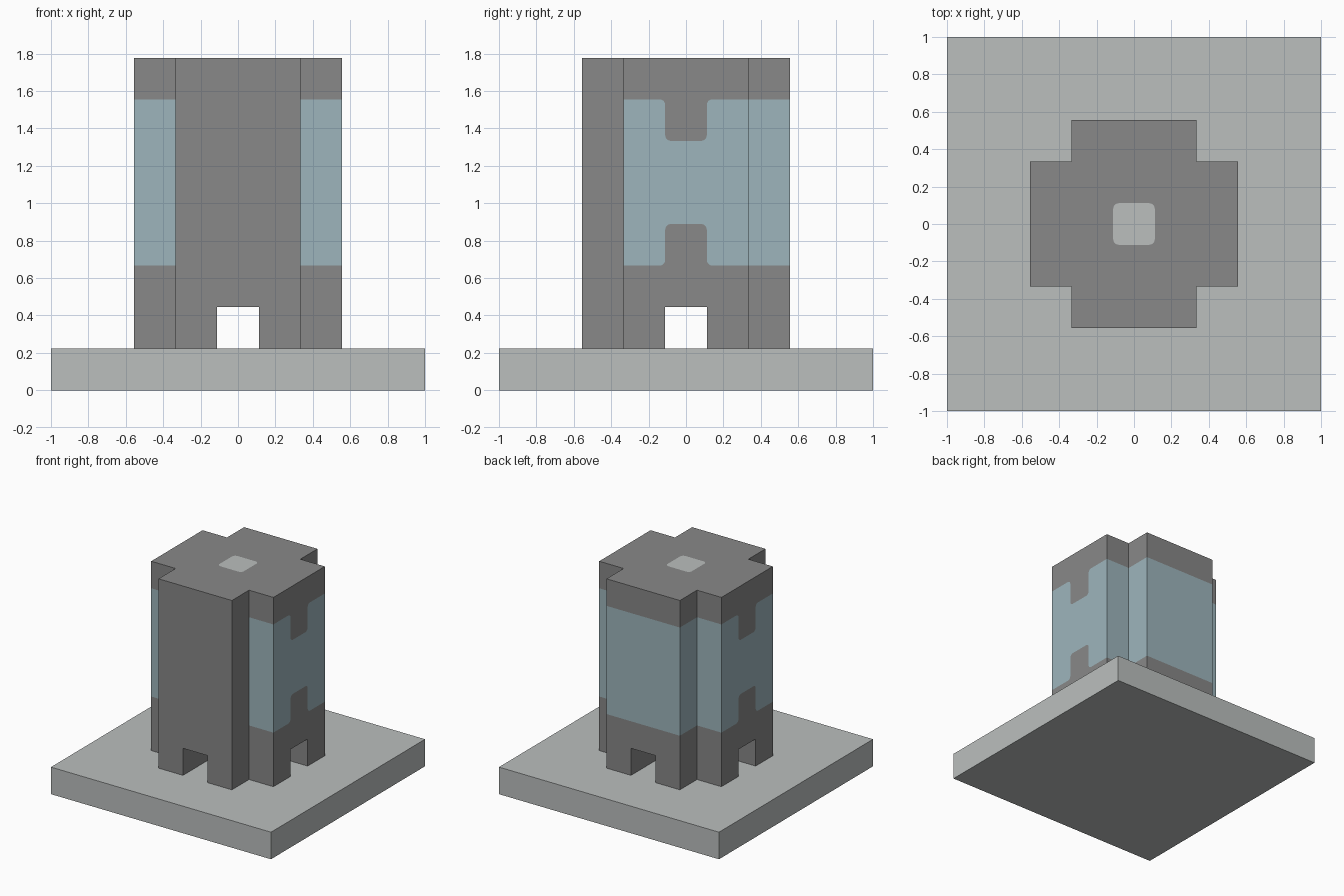
import bpy, bmesh
from math import sin, cos, pi
from mathutils import Matrix, Vector

if "Cube" in bpy.data.objects:
    bpy.data.objects.remove(bpy.data.objects["Cube"])

U = 2 / 9                      # building module
H, B, A = U / 2, 1.5 * U, 2.5 * U   # half doorway, half arm width, arm reach
FLOOR, DOOR, SILL, HEAD, ROOF = U, 2 * U, 3 * U, 7 * U, 8 * U
R = 0.03                       # rounding of painted corners


def material(name, r, g, b):
    m = bpy.data.materials.new(name)
    m.use_nodes = True
    m.diffuse_color = (r, g, b, 1)
    m.node_tree.nodes["Principled BSDF"].inputs["Base Color"].default_value = (r, g, b, 1)
    return m


stone = material("dark_stone", 0.246, 0.246, 0.246)
glass = material("blue_glass", 0.337, 0.462, 0.503)
pale = material("pale_concrete", 0.497, 0.521, 0.515)
STONE, GLASS, PALE = range(3)


def finish(name, bm, mats):
    bmesh.ops.remove_doubles(bm, verts=bm.verts, dist=0.0001)
    bmesh.ops.recalc_face_normals(bm, faces=bm.faces)
    mesh = bpy.data.meshes.new(name)
    bm.to_mesh(mesh)
    bm.free()
    for m in mats:
        mesh.materials.append(m)
    obj = bpy.data.objects.new(name, mesh)
    bpy.context.collection.objects.link(obj)
    return obj


def arc(cx, cy, start, end, steps=5):
    return [(cx + R * cos(start + (end - start) * i / steps),
             cy + R * sin(start + (end - start) * i / steps)) for i in range(steps + 1)]


def notch(z, s):
    """Rounded tab of stone rising (s=1) or hanging (s=-1) into the glass."""
    half = arc(-H - R, R, -pi / 2, 0) + arc(-H + R, U - R, pi, pi / 2)
    half += [(-y, h) for y, h in reversed(half)]
    return [(y, z + s * h) for y, h in half]


# Base slab
bm = bmesh.new()
bmesh.ops.create_cube(bm, size=1, matrix=Matrix.Translation((0, 0, U / 2)) @ Matrix.Diagonal((2, 2, U, 1)))
finish("base_slab", bm, [pale])

# Tower: one arm of the cross plan, repeated around the centre
bm = bmesh.new()
for k in range(4):             # left, back, right, front
    turn = Matrix.Rotation(k * pi / 2, 3, 'Z')
    is_front, is_side = k == 3, k in (0, 2)

    def face(points, mat):
        f = bm.faces.new([bm.verts.new(turn @ Vector(p)) for p in points])
        f.material_index = mat

    def end(points, mat):      # on the arm's outer wall
        face([(A, y, z) for y, z in points], mat)

    def flat(points, z, mat):  # horizontal
        face([(x, y, z) for x, y in points], mat)

    window = STONE if is_front else GLASS
    low = notch(SILL, 1) if is_side else []
    high = notch(HEAD, -1) if is_side else []

    # Outer wall: doorway band, window band, parapet band
    end([(-H, FLOOR), (-H, DOOR), (0, DOOR), (H, DOOR), (H, FLOOR), (B, FLOOR), (B, SILL)]
        + low[::-1] + [(-B, SILL), (-B, FLOOR)], STONE)
    end([(-B, SILL)] + low + [(B, SILL), (B, HEAD)] + high[::-1] + [(-B, HEAD)], window)
    end([(-B, HEAD)] + high + [(B, HEAD), (B, ROOF), (0, ROOF), (-B, ROOF)], STONE)

    for s in (-1, 1):
        # Arm side walls
        for z0, z1, mat in ((FLOOR, SILL, STONE), (SILL, HEAD, window), (HEAD, ROOF, STONE)):
            face([(B, s * B, z0), (A, s * B, z0), (A, s * B, z1), (B, s * B, z1)], mat)
        # Passage walls
        face([(H, s * H, FLOOR), (A, s * H, FLOOR), (A, s * H, DOOR), (H, s * H, DOOR)], STONE)

    # Quarter of the leg footing, passage ceiling, roof and roof light
    flat([(H, H), (A, H), (A, B), (B, B), (B, A), (H, A)], FLOOR, STONE)
    flat([(0, 0), (A, 0), (A, H), (H, H), (H, A), (0, A)], DOOR, STONE)
    corner = [(H, 0)] + arc(H - R, H - R, 0, pi / 2) + [(0, H)]
    flat([(A, 0), (A, B), (B, B), (B, A), (0, A)] + corner[::-1], ROOF, STONE)
    flat([(0, 0)] + corner, ROOF, PALE)
finish("tower", bm, [stone, glass, pale])
